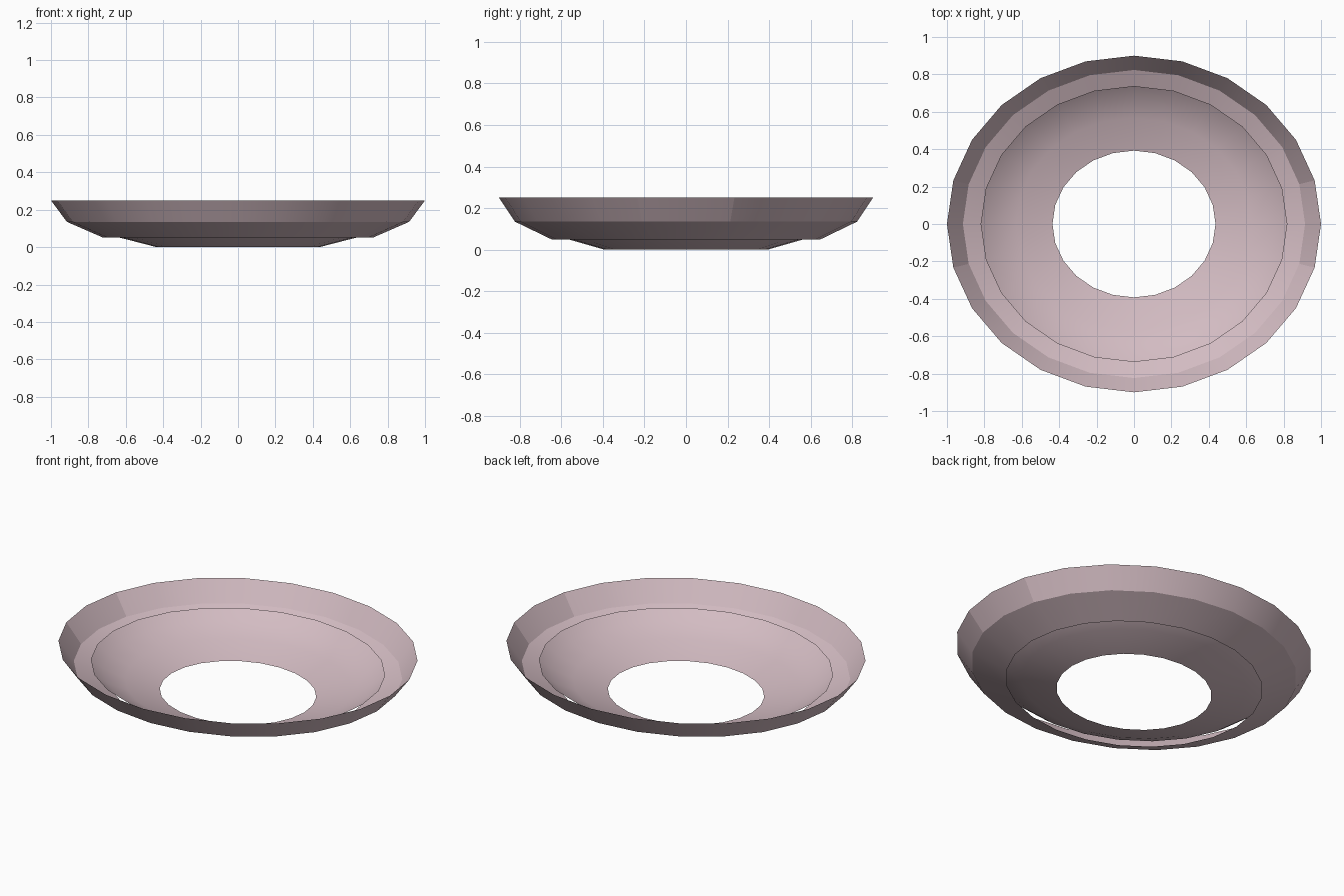
import bpy, bmesh, math

cube = bpy.data.objects.get("Cube")
if cube:
    bpy.data.objects.remove(cube, do_unlink=True)

SIDES = 24
DEPTH = 0.9  # oval: depth relative to width

mat = bpy.data.materials.new("dusty_pink")
mat.use_nodes = True
colour = (0.65, 0.50, 0.54, 1)
mat.diffuse_color = colour
mat.node_tree.nodes["Principled BSDF"].inputs["Base Color"].default_value = colour


def oval_shell(name, profile, sharp_rings=(), sharp_ribs=()):
    """Open oval surface swept from (radius, height) points, inner to outer."""
    bm = bmesh.new()
    rings = []
    for r, z in profile:
        rings.append([bm.verts.new((r * math.cos(a), DEPTH * r * math.sin(a), z))
                      for a in (math.tau * i / SIDES for i in range(SIDES))])
    for low, high in zip(rings, rings[1:]):
        for i in range(SIDES):
            j = (i + 1) % SIDES
            bm.faces.new((low[i], high[i], high[j], low[j])).smooth = True
    # Creases round the rim and at the ends of the oval
    for k in sharp_rings:
        for i in range(SIDES):
            bm.edges.get((rings[k][i], rings[k][(i + 1) % SIDES])).smooth = False
    for i in sharp_ribs:
        bm.edges.get((rings[-2][i], rings[-1][i])).smooth = False
    bmesh.ops.recalc_face_normals(bm, faces=bm.faces)
    if sum(f.normal.z for f in bm.faces) < 0:
        bmesh.ops.reverse_faces(bm, faces=bm.faces)
    mesh = bpy.data.meshes.new(name)
    bm.to_mesh(mesh)
    bm.free()
    mesh.materials.append(mat)
    obj = bpy.data.objects.new(name, mesh)
    bpy.context.collection.objects.link(obj)
    return obj


# Sloping rim with a crease half way up
oval_shell("outer_rim", [(0.72, 0.05), (0.915, 0.135), (1.0, 0.25)],
           sharp_rings=[1], sharp_ribs=[1, 11, 13, 23])

# Curved dish floor with an open centre, set clear of the rim
oval_shell("inner_dish", [(0.436, 0.0), (0.63, 0.05), (0.75, 0.10), (0.82, 0.15)])
